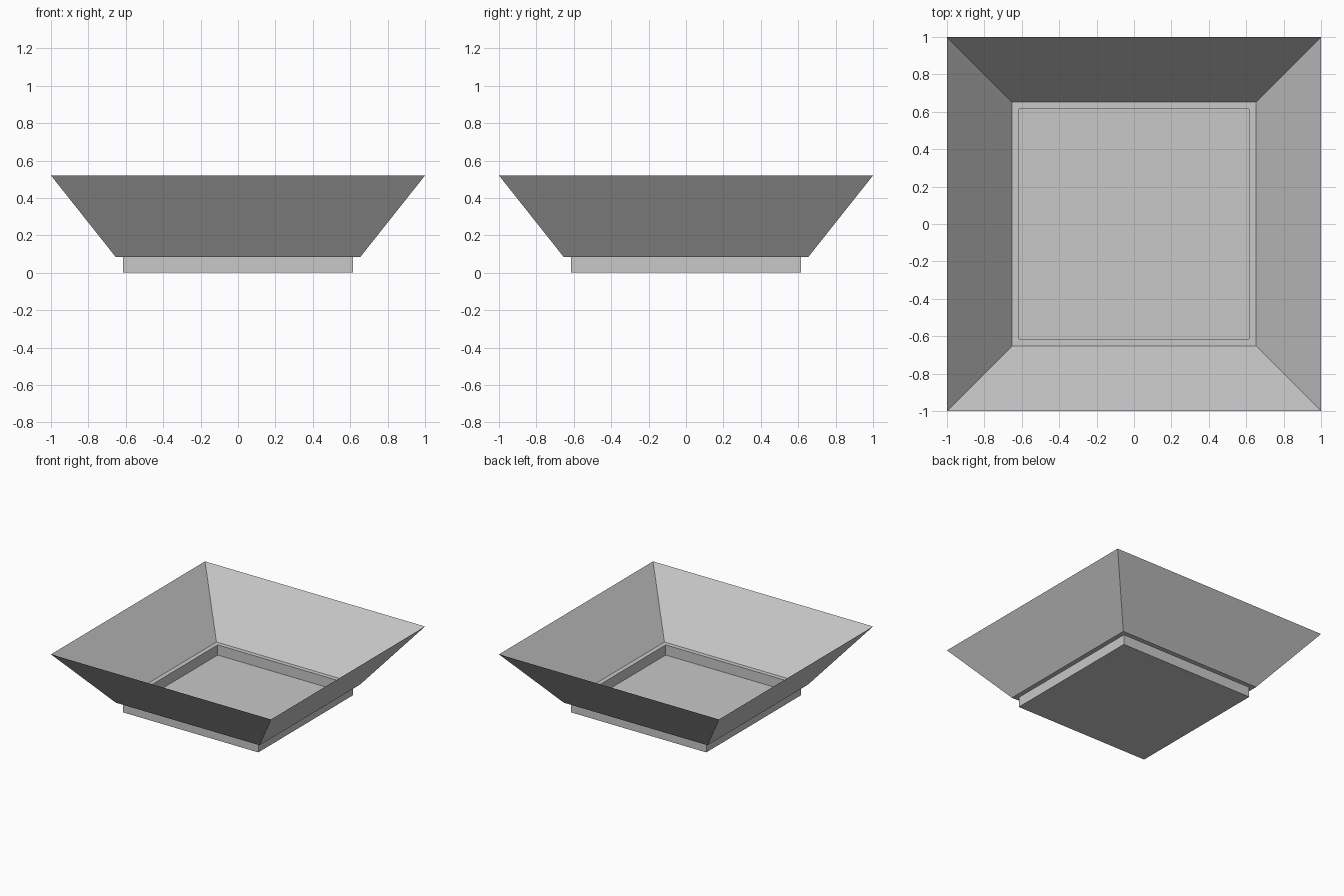
import bpy
import bmesh

cube = bpy.data.objects.get("Cube")
if cube:
    bpy.data.objects.remove(cube, do_unlink=True)

# Single light grey finish
grey = bpy.data.materials.new("light_grey")
grey.use_nodes = True
colour = (0.58, 0.58, 0.58, 1)
grey.diffuse_color = colour
shader = next(n for n in grey.node_tree.nodes if n.type == "BSDF_PRINCIPLED")
shader.inputs["Base Color"].default_value = colour


def square_shell(name, profile, floor=False):
    """Thin sheet through square rings given as (half width, height), low to high."""
    bm = bmesh.new()
    corners = [(-1, -1), (1, -1), (1, 1), (-1, 1)]
    rings = [[bm.verts.new((x * r, y * r, z)) for x, y in corners] for r, z in profile]
    for low, high in zip(rings, rings[1:]):
        for i in range(4):
            j = (i + 1) % 4
            bm.faces.new((low[i], low[j], high[j], high[i]))
    if floor:
        bm.faces.new(rings[0][::-1])
    mesh = bpy.data.meshes.new(name)
    bm.to_mesh(mesh)
    bm.free()
    mesh.materials.append(grey)
    obj = bpy.data.objects.new(name, mesh)
    bpy.context.collection.objects.link(obj)
    return obj


FOOT, LEDGE, RIM = 0.616, 0.653, 1.0
LEDGE_Z, RIM_Z = 0.083, 0.52

# Recessed foot with closed floor
square_shell("recessed_foot", [(FOOT, 0), (FOOT, LEDGE_Z)], floor=True)

# Flat ledge and flared walls, open at the top
square_shell("flared_bowl", [(FOOT, LEDGE_Z), (LEDGE, LEDGE_Z), (RIM, RIM_Z)])
